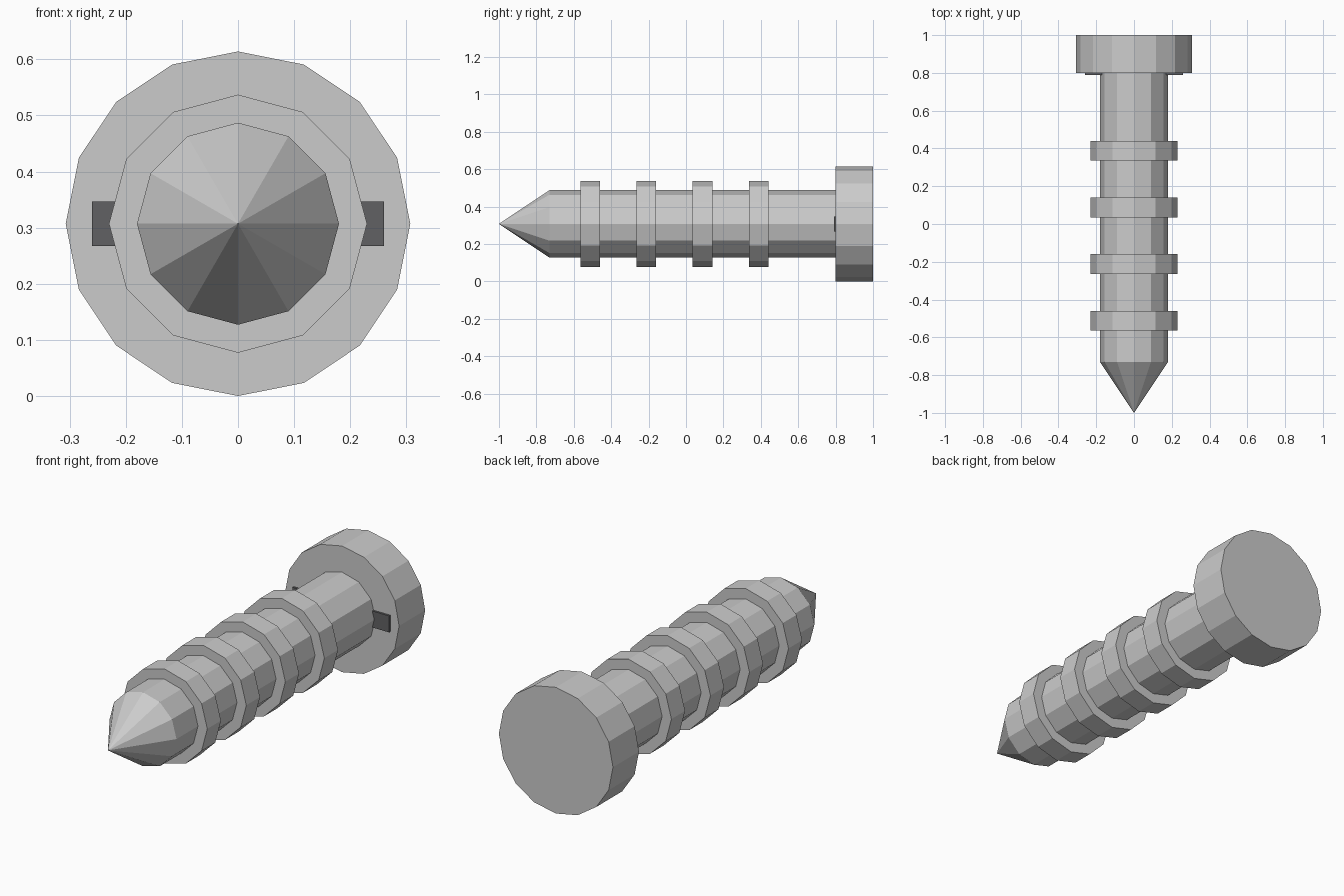
import bpy
import bmesh
from mathutils import Matrix
from math import pi

if "Cube" in bpy.data.objects:
    bpy.data.objects.remove(bpy.data.objects["Cube"])

AXIS_Z = 0.307


def new_object(name, bm):
    bmesh.ops.recalc_face_normals(bm, faces=bm.faces[:])
    mesh = bpy.data.meshes.new(name)
    bm.to_mesh(mesh)
    bm.free()
    obj = bpy.data.objects.new(name, mesh)
    bpy.context.collection.objects.link(obj)
    return obj


def round_part(name, sides, y_front, y_back, r_front, r_back):
    """Flat-faced cylinder or cone lying along the y axis."""
    bm = bmesh.new()
    place = (Matrix.Translation((0, (y_front + y_back) / 2, AXIS_Z))
             @ Matrix.Rotation(pi / 2, 4, 'X'))
    # local +z points to -y, so radius2 is the front end
    bmesh.ops.create_cone(bm, cap_ends=True, segments=sides, radius1=r_back,
                          radius2=r_front, depth=y_back - y_front, matrix=place)
    bmesh.ops.remove_doubles(bm, verts=bm.verts[:], dist=1e-5)
    return new_object(name, bm)


# Head, shaft and pointed tip
round_part("head", 16, 0.80, 1.0, 0.307, 0.307)
round_part("shaft", 12, -0.73, 0.80, 0.18, 0.18)
round_part("tip", 12, -1.0, -0.73, 0.0, 0.18)

# Evenly spaced thread rings
for i in range(4):
    y = -0.512 + 0.3 * i
    round_part(f"thread_ring_{i + 1}", 12, y - 0.0525, y + 0.0525, 0.23, 0.23)

# Dark slot bar, barely showing under the head
bm = bmesh.new()
bmesh.ops.create_cube(bm, size=1, matrix=Matrix.Translation((0, 0.82, AXIS_Z))
                      @ Matrix.Diagonal((0.52, 0.06, 0.08, 1)))
bar = new_object("slot_bar", bm)
dark = bpy.data.materials.new("dark_grey")
dark.diffuse_color = (0.12, 0.12, 0.125, 1)
dark.use_nodes = True
dark.node_tree.nodes["Principled BSDF"].inputs["Base Color"].default_value = dark.diffuse_color
bar.data.materials.append(dark)
